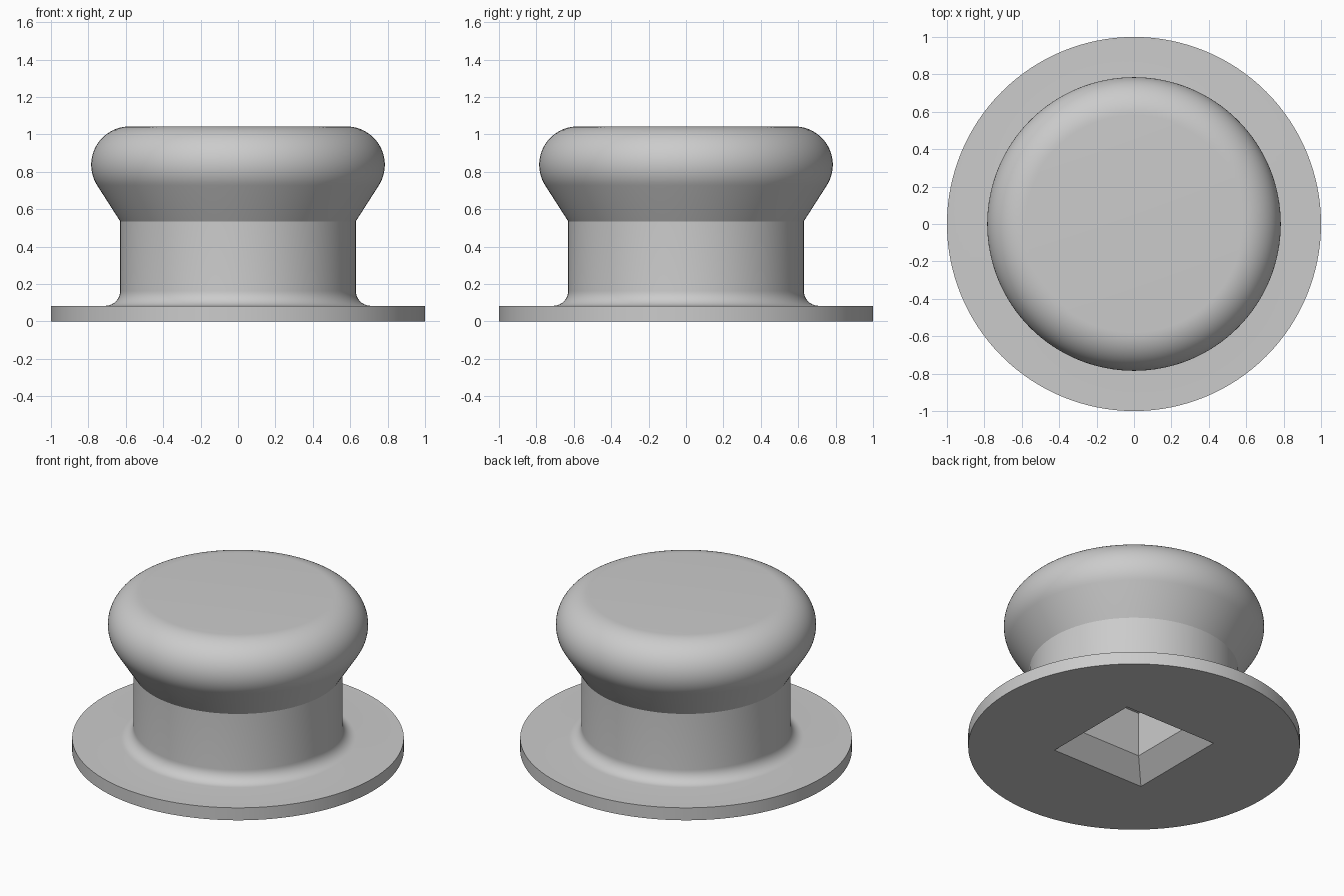
import bpy, bmesh
from math import sin, cos, pi, radians

SEGMENTS = 128

default = bpy.data.objects.get("Cube")
if default:
    bpy.data.objects.remove(default, do_unlink=True)

grey = bpy.data.materials.new("plain_grey")
grey.use_nodes = True
colour = (0.6, 0.6, 0.6, 1)
grey.diffuse_color = colour
grey.node_tree.nodes["Principled BSDF"].inputs["Base Color"].default_value = colour


def arc(cx, cz, radius, start, end, steps):
    """Points on a circular arc in the (radius, height) plane, angles in degrees."""
    angles = [radians(start + (end - start) * i / steps) for i in range(steps + 1)]
    return [(cx + radius * cos(a), cz + radius * sin(a)) for a in angles]


def loft(name, rings):
    """Closed solid skinned through a stack of equal rings, capped at both ends."""
    bm = bmesh.new()
    loops = [[bm.verts.new(p) for p in ring] for ring in rings]
    n = len(loops[0])
    for low, high in zip(loops, loops[1:]):
        for i in range(n):
            j = (i + 1) % n
            bm.faces.new((low[i], low[j], high[j], high[i]))
    bm.faces.new(loops[0][::-1])
    bm.faces.new(loops[-1])
    bmesh.ops.recalc_face_normals(bm, faces=bm.faces)
    mesh = bpy.data.meshes.new(name)
    bm.to_mesh(mesh)
    bm.free()
    mesh.materials.append(grey)
    obj = bpy.data.objects.new(name, mesh)
    bpy.context.collection.objects.link(obj)
    return obj


def circle(r, z):
    return [(r * cos(2 * pi * i / SEGMENTS), r * sin(2 * pi * i / SEGMENTS), z)
            for i in range(SEGMENTS)]


def square(half, z):
    return [(half * x, half * y, z) for x, y in ((-1, -1), (1, -1), (1, 1), (-1, 1))]


# Turned body: flange, fillet, neck, flared cone and rounded head
profile = [(1, 0), (1, 0.083)]
profile += arc(0.71, 0.163, 0.08, 270, 180, 10)
profile += [(0.63, 0.535)]
profile += arc(0.58, 0.837, 0.205, -32.5, 90, 24)
knob = loft("knob_body", [circle(r, z) for r, z in profile])

# Square socket with a flared mouth, cut into the underside
slope = 0.115 / 0.12
socket = loft("socket_cutter", [square(0.34 + 0.05 * slope, -0.05),
                                square(0.225, 0.12), square(0.225, 0.415)])
socket.hide_render = True

cut = knob.modifiers.new("socket", "BOOLEAN")
cut.operation = "DIFFERENCE"
cut.solver = "EXACT"
cut.object = socket

bpy.ops.object.select_all(action="DESELECT")
knob.select_set(True)
bpy.context.view_layer.objects.active = knob
bpy.ops.object.modifier_apply(modifier=cut.name)
bpy.data.objects.remove(socket, do_unlink=True)
bpy.ops.object.shade_smooth_by_angle(angle=radians(28))
